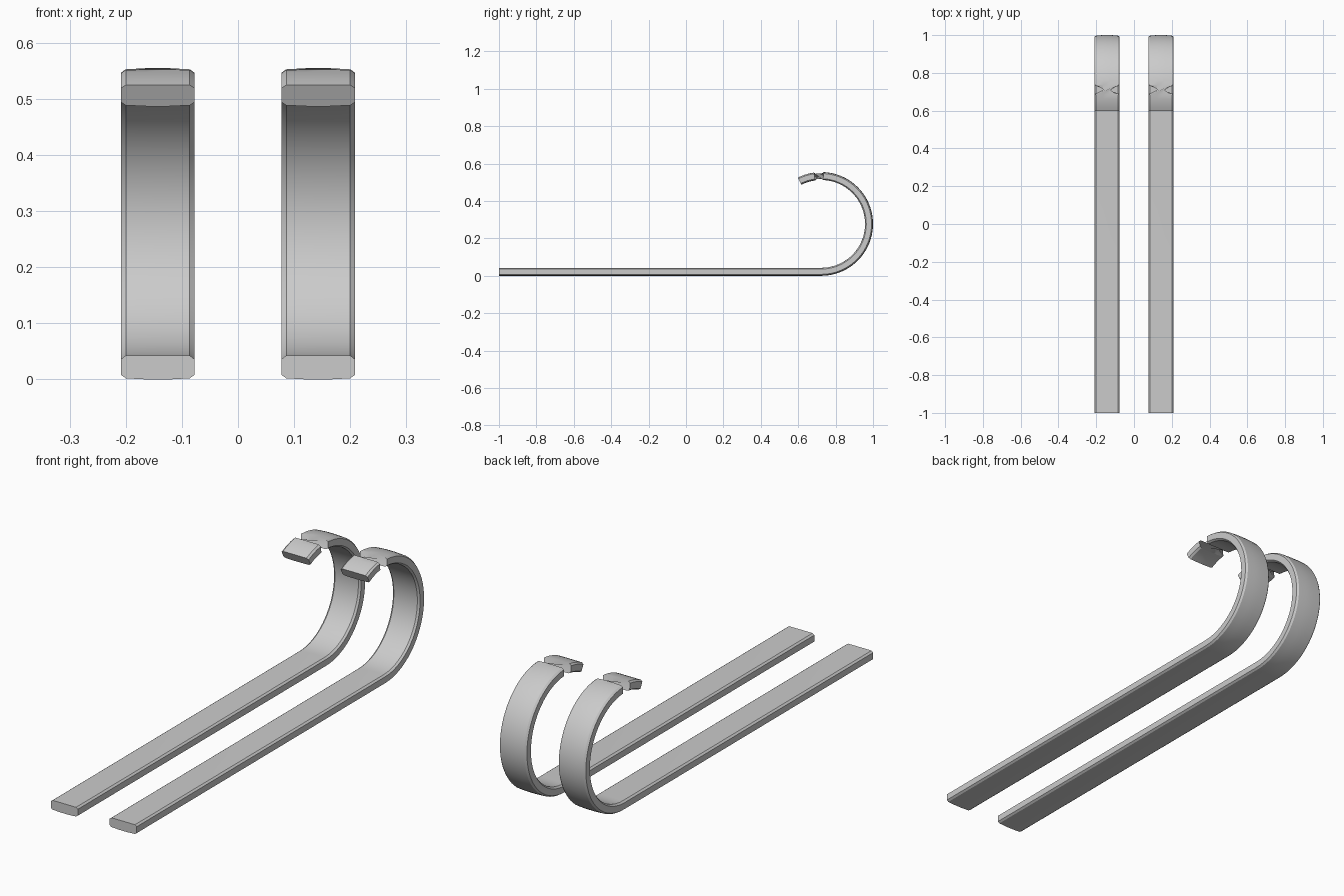
import bpy, bmesh, math

if "Cube" in bpy.data.objects:
    bpy.data.objects.remove(bpy.data.objects["Cube"])

grey = bpy.data.materials.new("light grey")
grey.diffuse_color = (0.6, 0.6, 0.6, 1)
grey.use_nodes = True
grey.node_tree.nodes["Principled BSDF"].inputs["Base Color"].default_value = grey.diffuse_color

# Cross-section: x across the runner, n towards the outside of the hook
half = [(0.0655, 0.0135), (0.057, 0.0195), (0.02, 0.0215)]
outer = half + [(-x, n) for x, n in reversed(half)]
inner = [(-0.0655, -0.0145), (-0.057, -0.0210), (-0.02, -0.0212),
         (0.02, -0.0212), (0.057, -0.0210), (0.0655, -0.0145)]
SECTION = outer + inner

CY, CZ, R = 0.7225, 0.2775, 0.256   # hook centre and centreline radius
FLIP = 177.4                        # angle where the strip twists over


def make_runner(name, cx):
    # Stations along the path: (y, z, angle, flipped)
    stations = [(-1.0, CZ - R, 0, 1)]
    arc = [(FLIP * i / 34, 1) for i in range(35)]
    arc += [(a, -1) for a in (188, 192.8, 197.5, 202.2, 206.8)]
    for deg, side in arc:
        a = math.radians(deg)
        stations.append((CY + R * math.sin(a), CZ - R * math.cos(a), a, side))

    bm = bmesh.new()
    rings = []
    for y, z, a, s in stations:
        rings.append([bm.verts.new((cx + s * x,
                                    y + s * n * math.sin(a),
                                    z - s * n * math.cos(a))) for x, n in SECTION])
    count = len(SECTION)
    for r0, r1 in zip(rings, rings[1:]):
        for i in range(count):
            j = (i + 1) % count
            bm.faces.new((r0[i], r0[j], r1[j], r1[i]))
    bm.faces.new(rings[0][::-1])
    bm.faces.new(rings[-1])
    bmesh.ops.recalc_face_normals(bm, faces=bm.faces)
    mesh = bpy.data.meshes.new(name)
    bm.to_mesh(mesh)
    bm.free()
    mesh.materials.append(grey)
    obj = bpy.data.objects.new(name, mesh)
    bpy.context.collection.objects.link(obj)
    return obj


# Pair of hooked runners
runners = [make_runner("left_runner", -0.143), make_runner("right_runner", 0.143)]
for ob in runners:
    ob.select_set(True)
bpy.context.view_layer.objects.active = runners[0]
bpy.ops.object.shade_smooth_by_angle(angle=math.radians(30))
